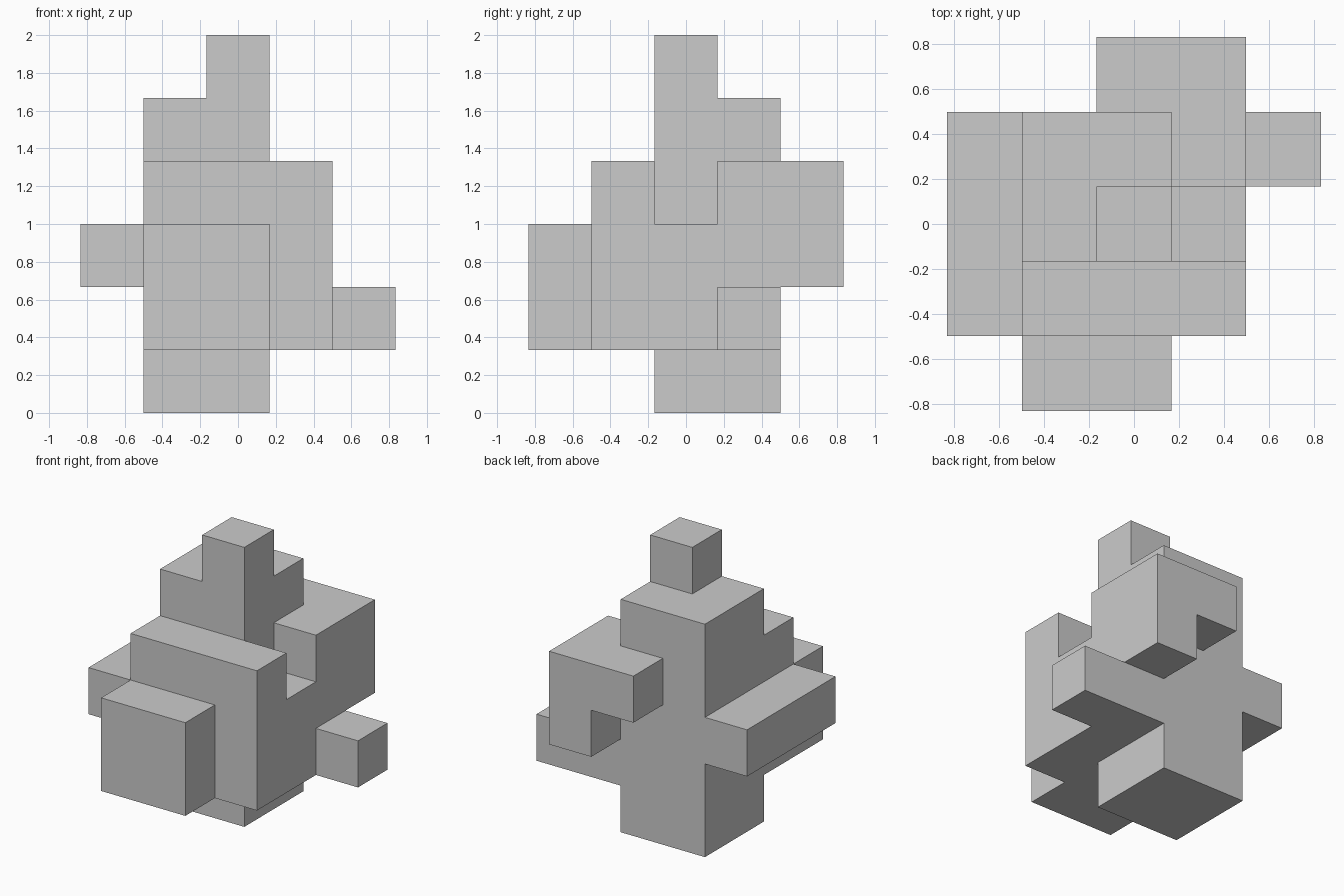
import bpy, bmesh, math
from mathutils import Vector
from itertools import product

if "Cube" in bpy.data.objects:
    bpy.data.objects.remove(bpy.data.objects["Cube"])

U = 1 / 3                                # edge of one cube cell
ORIGIN = Vector((-2.5 * U, -2.5 * U, 0))


def block(x, y, z):
    """Cells in inclusive (first, last) index ranges."""
    return set(product(*(range(a, b + 1) for a, b in (x, y, z))))


cells = block((1, 3), (1, 3), (1, 3)) - {(3, 2, 3)}   # core with side notch
cells |= block((1, 2), (2, 3), (0, 0))                # foot
cells |= block((1, 2), (0, 0), (1, 2))                # front slab
cells |= block((0, 0), (1, 3), (2, 2))                # left ledge
cells |= block((4, 4), (3, 3), (1, 1))                # right stub
cells |= block((2, 3), (4, 4), (3, 3))                # back overhang
cells |= block((3, 3), (4, 4), (2, 2))                # back overhang drop
cells |= block((1, 2), (2, 3), (4, 4))                # upper step
cells |= block((2, 2), (2, 2), (5, 5))                # top cube

# Skin the cells: one quad per exposed side
bm = bmesh.new()
verts = {}


def vert(p):
    if p not in verts:
        verts[p] = bm.verts.new(ORIGIN + Vector(p) * U)
    return verts[p]


for cell in sorted(cells):
    for axis, side in product(range(3), (0, 1)):
        neighbour = list(cell)
        neighbour[axis] += 2 * side - 1
        if tuple(neighbour) in cells:
            continue
        u, v = (axis + 1) % 3, (axis + 2) % 3
        quad = []
        for du, dv in ((0, 0), (1, 0), (1, 1), (0, 1)):
            p = list(cell)
            p[axis] += side
            p[u] += du
            p[v] += dv
            quad.append(vert(tuple(p)))
        bm.faces.new(quad if side else quad[::-1])

# Merge coplanar quads into clean flat faces
bmesh.ops.dissolve_limit(bm, angle_limit=math.radians(1),
                         verts=bm.verts[:], edges=bm.edges[:])

mesh = bpy.data.meshes.new("block_sculpture")
bm.to_mesh(mesh)
bm.free()
bpy.context.collection.objects.link(bpy.data.objects.new("block_sculpture", mesh))
